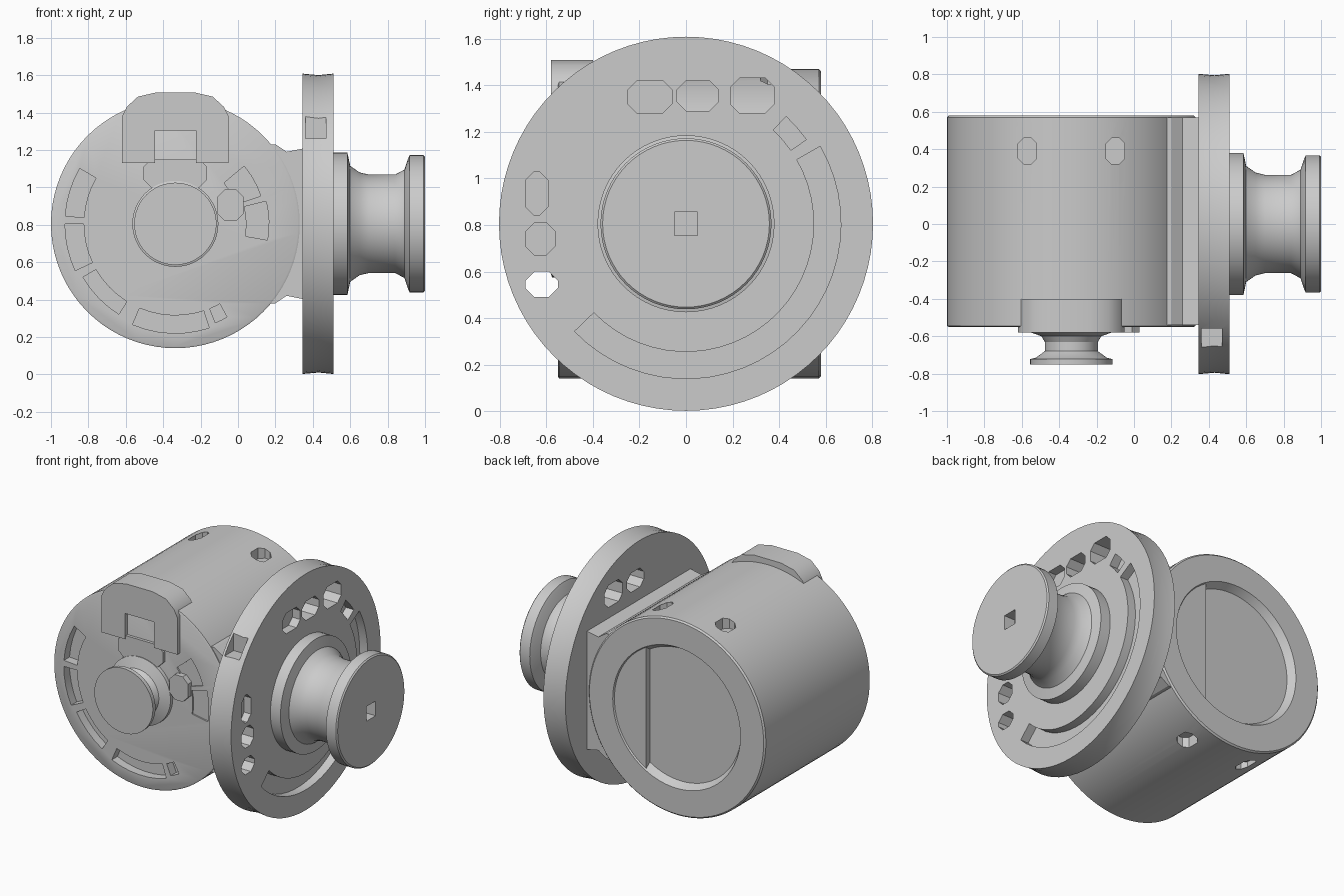
import bpy, bmesh
from math import sin, cos, pi, radians

if "Cube" in bpy.data.objects:
    bpy.data.objects.remove(bpy.data.objects["Cube"])

CX, CZ = -0.335, 0.805   # drum axis (along y)


def place(axis, t, u, v):
    return {'X': (t, u, v), 'Y': (u, t, v), 'Z': (u, v, t)}[axis]


def finish(name, bm):
    bmesh.ops.recalc_face_normals(bm, faces=bm.faces)
    me = bpy.data.meshes.new(name)
    bm.to_mesh(me)
    bm.free()
    ob = bpy.data.objects.new(name, me)
    bpy.context.collection.objects.link(ob)
    return ob


def lathe(name, axis, cu, cv, profile, n=64):
    """Spin (radius, position) pairs around an axis and cap both ends."""
    bm = bmesh.new()
    rings = [[bm.verts.new(place(axis, t, cu + r * cos(2 * pi * i / n), cv + r * sin(2 * pi * i / n)))
              for i in range(n)] for r, t in profile]
    for a, b in zip(rings, rings[1:]):
        for i in range(n):
            j = (i + 1) % n
            bm.faces.new((a[i], a[j], b[j], b[i]))
    bm.faces.new(rings[0])
    bm.faces.new(rings[-1])
    return finish(name, bm)


def prism(name, axis, outline, t0, t1):
    """Extrude a flat outline along an axis."""
    bm = bmesh.new()
    a = [bm.verts.new(place(axis, t0, u, v)) for u, v in outline]
    b = [bm.verts.new(place(axis, t1, u, v)) for u, v in outline]
    n = len(a)
    for i in range(n):
        j = (i + 1) % n
        bm.faces.new((a[i], a[j], b[j], b[i]))
    bm.faces.new(a)
    bm.faces.new(b)
    return finish(name, bm)


def rect(u0, u1, v0, v1):
    return [(u0, v0), (u1, v0), (u1, v1), (u0, v1)]


def octagon(u0, u1, v0, v1, c=0.04):
    return [(u0 + c, v0), (u1 - c, v0), (u1, v0 + c), (u1, v1 - c),
            (u1 - c, v1), (u0 + c, v1), (u0, v1 - c), (u0, v0 + c)]


def arc(cu, cv, r0, r1, a0, a1):
    n = max(2, int(abs(a1 - a0) / 6))
    ang = [radians(a0 + (a1 - a0) * i / n) for i in range(n + 1)]
    return ([(cu + r1 * cos(a), cv + r1 * sin(a)) for a in ang] +
            [(cu + r0 * cos(a), cv + r0 * sin(a)) for a in reversed(ang)])


def activate(ob):
    bpy.ops.object.select_all(action='DESELECT')
    ob.select_set(True)
    bpy.context.view_layer.objects.active = ob


def cut(ob, cutters):
    """Subtract each cutter, then discard it."""
    for c in cutters:
        c.hide_render = True
        m = ob.modifiers.new('cut', 'BOOLEAN')
        m.operation, m.solver, m.object = 'DIFFERENCE', 'EXACT', c
        activate(ob)
        bpy.ops.object.modifier_apply(modifier=m.name)
        bpy.data.objects.remove(c)


# Main drum with a shallow round recess in its back
drum = lathe('drum', 'Y', CX, CZ, [(0.655, -0.55), (0.665, -0.545), (0.665, 0.57), (0.655, 0.58),
                                   (0.48, 0.58), (0.45, 0.53)], 80)
front_slots = [(0.49, 0.59, 150, 176), (0.49, 0.59, 180, 205), (0.49, 0.57, 210, 238),
               (0.49, 0.585, 247, 288), (0.49, 0.57, 292, 299), (0.34, 0.48, 18, 40), (0.38, 0.50, -10, 14)]
cutters = [prism('slot', 'Y', arc(CX, CZ, *s), -0.7, -0.49) for s in front_slots]
# small pits on the top and underside of the drum
for x in (-0.57, -0.10):
    for z0, z1 in ((1.37, 1.6), (0.0, 0.24)):
        cutters.append(prism('pit', 'Z', octagon(x - 0.05, x + 0.05, 0.32, 0.46, 0.03), z0, z1))
cut(drum, cutters)

# Front boss with a notch in its lower edge
half = [(-0.285, 1.13), (-0.285, 1.38), (-0.26, 1.43), (-0.2, 1.485), (-0.1, 1.508)]
boss_outline = [(CX + u, v) for u, v in half] + [(CX - u, v) for u, v in reversed(half)]
boss = prism('front_boss', 'Y', boss_outline, -0.58, -0.40)
cut(boss, [prism('notch', 'Y', rect(CX - 0.11, CX + 0.11, 1.05, 1.305), -0.7, -0.53)])
prism('boss_foot', 'Y', octagon(CX - 0.17, CX + 0.17, 1.0, 1.15), -0.57, -0.5)
prism('front_pad', 'Y', octagon(-0.11, 0.03, 0.82, 0.99), -0.58, -0.5)

# Front knob
knob = lathe('front_knob', 'Y', CX, CZ, [(0.23, -0.53), (0.23, -0.575), (0.16, -0.60), (0.142, -0.63),
                                         (0.142, -0.68), (0.19, -0.715), (0.22, -0.722),
                                         (0.22, -0.75)], 48)

# Neck joining drum and disc
neck = [(-0.1, 0.38), (0.2, 0.38), (0.26, 0.42), (0.36, 0.40)]
prism('side_neck', 'Y', neck + [(x, 2 * CZ - z) for x, z in reversed(neck)], -0.54, 0.57)

# Large side disc with grooves, windows and a notch in its rim
disc = lathe('side_disc', 'X', 0, CZ, [(0.803, 0.345), (0.795, 0.43), (0.803, 0.51)], 80)
groove_arcs = [(0.55, 0.665, -136, 30), (0.55, 0.63, 35, 47)]
cutters = [prism('groove', 'X', arc(0, CZ, *g), 0.45, 0.7) for g in groove_arcs]
cutters += [prism('window', 'X', octagon(*w), x0, 0.7) for *w, x0 in (
    (-0.25, -0.06, 1.28, 1.42, 0.45), (-0.04, 0.14, 1.29, 1.42, 0.3), (0.19, 0.38, 1.28, 1.43, 0.3),
    (-0.69, -0.59, 0.84, 1.03, 0.46), (-0.69, -0.56, 0.67, 0.81, 0.42), (-0.69, -0.55, 0.49, 0.60, 0.2))]
cutters.append(prism('rim_notch', 'Y', rect(0.36, 0.47, 1.26, 1.38), -0.75, -0.56))
cut(disc, cutters)

# Side spool with a square socket in its end
spool = lathe('side_spool', 'X', 0, CZ, [(0.38, 0.50), (0.38, 0.585), (0.31, 0.60), (0.275, 0.65),
                                         (0.263, 0.70), (0.263, 0.84), (0.29, 0.89), (0.35, 0.91),
                                         (0.367, 0.918), (0.367, 0.992), (0.358, 1.0)])
cut(spool, [prism('socket', 'X', rect(-0.05, 0.05, CZ - 0.05, CZ + 0.05), 0.92, 1.2)])

# Smooth round walls, keep edges sharp
for ob in (drum, boss, knob, disc, spool):
    activate(ob)
    bpy.ops.object.shade_smooth_by_angle(angle=radians(30))
